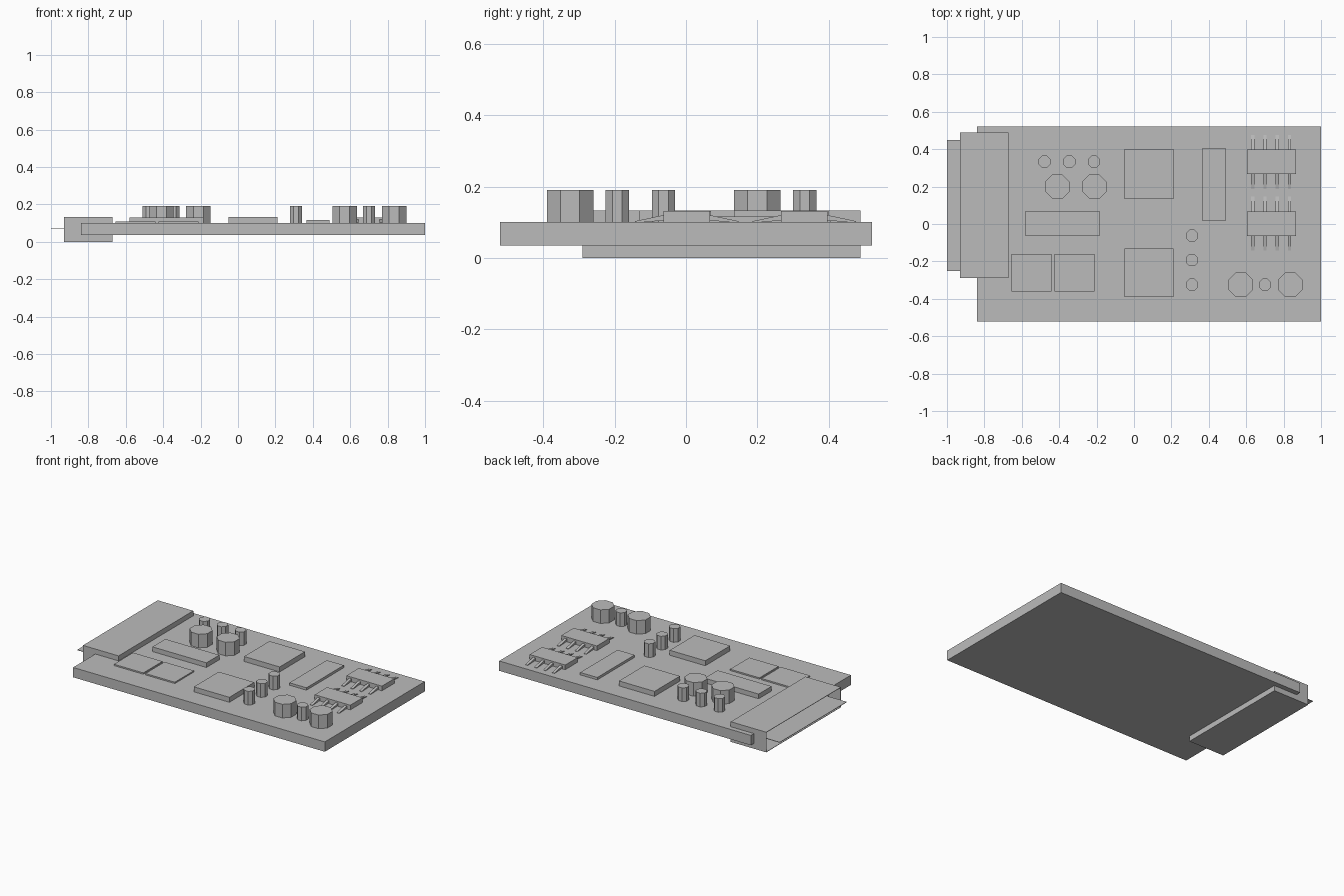
import bpy, bmesh, math
from mathutils import Matrix

cube = bpy.data.objects.get("Cube")
if cube:
    bpy.data.objects.remove(cube, do_unlink=True)

# Single neutral material
grey = bpy.data.materials.new("plain grey")
grey.use_nodes = True
colour = (0.5, 0.5, 0.5, 1)
grey.diffuse_color = colour
grey.node_tree.nodes["Principled BSDF"].inputs["Base Color"].default_value = colour

TOP = 0.10  # upper surface of the board


def finish(name, bm):
    bmesh.ops.recalc_face_normals(bm, faces=bm.faces)
    mesh = bpy.data.meshes.new(name)
    bm.to_mesh(mesh)
    bm.free()
    mesh.materials.append(grey)
    obj = bpy.data.objects.new(name, mesh)
    bpy.context.collection.objects.link(obj)
    return obj


def box_mesh(x0, x1, y0, y1, z0, z1):
    bm = bmesh.new()
    centre = Matrix.Translation(((x0 + x1) / 2, (y0 + y1) / 2, (z0 + z1) / 2))
    size = Matrix.Diagonal((x1 - x0, y1 - y0, z1 - z0, 1))
    bmesh.ops.create_cube(bm, size=1, matrix=centre @ size)
    return bm


def box(name, *bounds):
    return finish(name, box_mesh(*bounds))


def can(name, x, y, apothem):
    """Upright eight-sided can with flats facing the axes."""
    bm = bmesh.new()
    radius = apothem / math.cos(math.pi / 8)
    place = Matrix.Translation((x, y, (TOP + 0.19) / 2)) @ Matrix.Rotation(math.pi / 8, 4, 'Z')
    bmesh.ops.create_cone(bm, cap_ends=True, segments=8, radius1=radius,
                          radius2=radius, depth=0.19 - TOP, matrix=place)
    return finish(name, bm)


def leg(name, x, y, side):
    """Sloping pin from the chip edge down to the board."""
    bm = bmesh.new()
    profile = [(y, 0.104), (y, 0.12), (y + side * 0.08, 0.103), (y + side * 0.08, TOP)]
    face = bm.faces.new([bm.verts.new((x - 0.009, py, pz)) for py, pz in profile])
    ext = bmesh.ops.extrude_face_region(bm, geom=[face])
    moved = [v for v in ext["geom"] if isinstance(v, bmesh.types.BMVert)]
    bmesh.ops.translate(bm, verts=moved, vec=(0.018, 0, 0))
    return finish(name, bm)


# Circuit board
box("board", -0.84, 1.0, -0.522, 0.522, 0.035, TOP)

# Edge connector: hollow shell open on the outer end, with a flat tongue
bm = box_mesh(-0.93, -0.67, -0.29, 0.49, 0, 0.133)
opening = min(bm.faces, key=lambda f: f.calc_center_median().x)
bmesh.ops.delete(bm, geom=[opening], context='FACES_ONLY')
shell = finish("connector_shell", bm)
solid = shell.modifiers.new("wall", 'SOLIDIFY')
solid.thickness = 0.004
solid.offset = -1
box("connector_tongue", -1.0, -0.80, -0.25, 0.45, 0.067, 0.07)

# Flat chips
box("large_chip_back", -0.05, 0.21, 0.135, 0.40, TOP, 0.133)
box("large_chip_front", -0.05, 0.21, -0.39, -0.13, TOP, 0.133)
box("long_chip", -0.58, -0.185, -0.065, 0.07, TOP, 0.131)
box("thin_chip_right", -0.655, -0.44, -0.36, -0.16, TOP, 0.109)
box("thin_chip_left", -0.425, -0.21, -0.36, -0.16, TOP, 0.109)
box("narrow_chip", 0.365, 0.49, 0.015, 0.405, TOP, 0.116)

# Chips with rows of sloping legs
for label, y0 in (("back", 0.267), ("front", -0.063)):
    y1 = y0 + 0.13
    box("legged_chip_" + label, 0.605, 0.865, y0, y1, TOP, 0.131)
    for i in range(4):
        x = 0.635 + i * 0.0655
        leg(f"chip_leg_{label}_rear_{i + 1}", x, y1, 1)
        leg(f"chip_leg_{label}_fore_{i + 1}", x, y0, -1)

# Wide capacitors
for i, (x, y) in enumerate([(-0.41, 0.2), (-0.212, 0.2), (0.57, -0.325), (0.835, -0.325)]):
    can(f"wide_capacitor_{i + 1}", x, y, 0.065)

# Slim capacitors
slim = [(x, 0.333) for x in (-0.478, -0.346, -0.214)]
slim += [(0.31, y) for y in (-0.063, -0.193, -0.325)] + [(0.70, -0.325)]
for i, (x, y) in enumerate(slim):
    can(f"slim_capacitor_{i + 1}", x, y, 0.0325)
